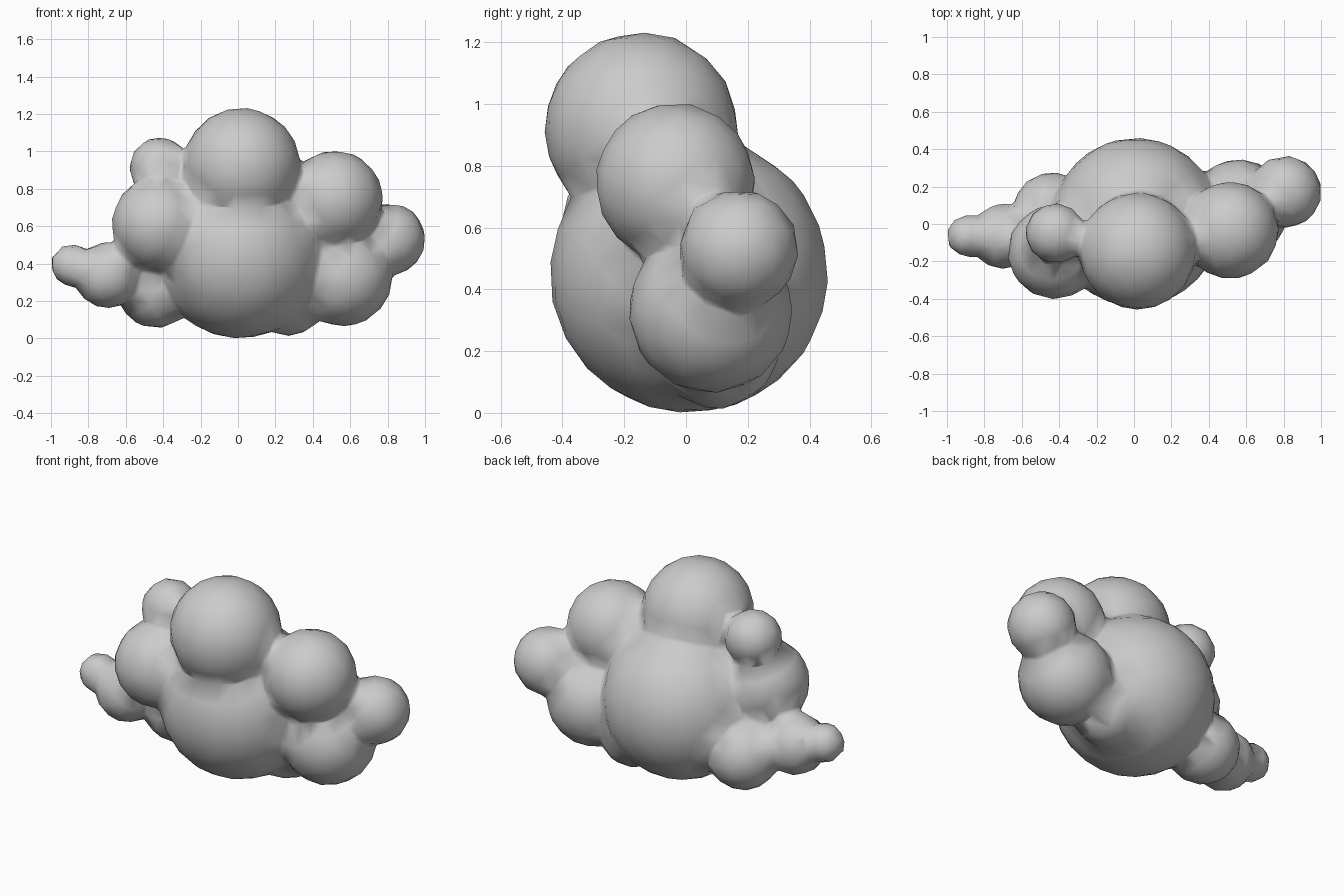
import bpy
import bmesh
from mathutils import Matrix

if "Cube" in bpy.data.objects:
    bpy.data.objects.remove(bpy.data.objects["Cube"])

# Cloud puffs: x, y, z, radius
PUFFS = [
    (0.01, 0.01, 0.45, 0.45),     # main body
    (0.02, -0.145, 0.92, 0.312),  # crown
    (0.515, -0.035, 0.745, 0.258),  # upper right
    (0.56, 0.08, 0.33, 0.265),    # lower right
    (0.81, 0.172, 0.53, 0.192),   # far right
    (0.27, 0.10, 0.215, 0.20),    # underside
    (-0.425, -0.15, 0.61, 0.25),  # middle left
    (-0.42, -0.05, 0.915, 0.16),  # upper left
    (-0.44, 0.07, 0.26, 0.205),   # lower left
    (-0.70, -0.067, 0.337, 0.175),  # left tail
    (-0.89, -0.065, 0.392, 0.112),  # left tail tip
]

bm = bmesh.new()
for x, y, z, r in PUFFS:
    bmesh.ops.create_icosphere(bm, subdivisions=4, radius=r,
                               matrix=Matrix.Translation((x, y, z)))
mesh = bpy.data.meshes.new("cloud")
bm.to_mesh(mesh)
bm.free()
cloud = bpy.data.objects.new("cloud", mesh)
bpy.context.collection.objects.link(cloud)
bpy.context.view_layer.objects.active = cloud
cloud.select_set(True)

# Fuse the puffs into one skin, soften the creases, reduce to coarse facets
fuse = cloud.modifiers.new("fuse", 'REMESH')
fuse.mode = 'VOXEL'
fuse.voxel_size = 0.022
fuse.use_smooth_shade = True
soften = cloud.modifiers.new("soften", 'SMOOTH')
soften.factor = 0.5
soften.iterations = 5
reduce = cloud.modifiers.new("reduce", 'DECIMATE')
reduce.ratio = 0.05
for name in ("fuse", "soften", "reduce"):
    bpy.ops.object.modifier_apply(modifier=name)
bpy.ops.object.shade_smooth()
